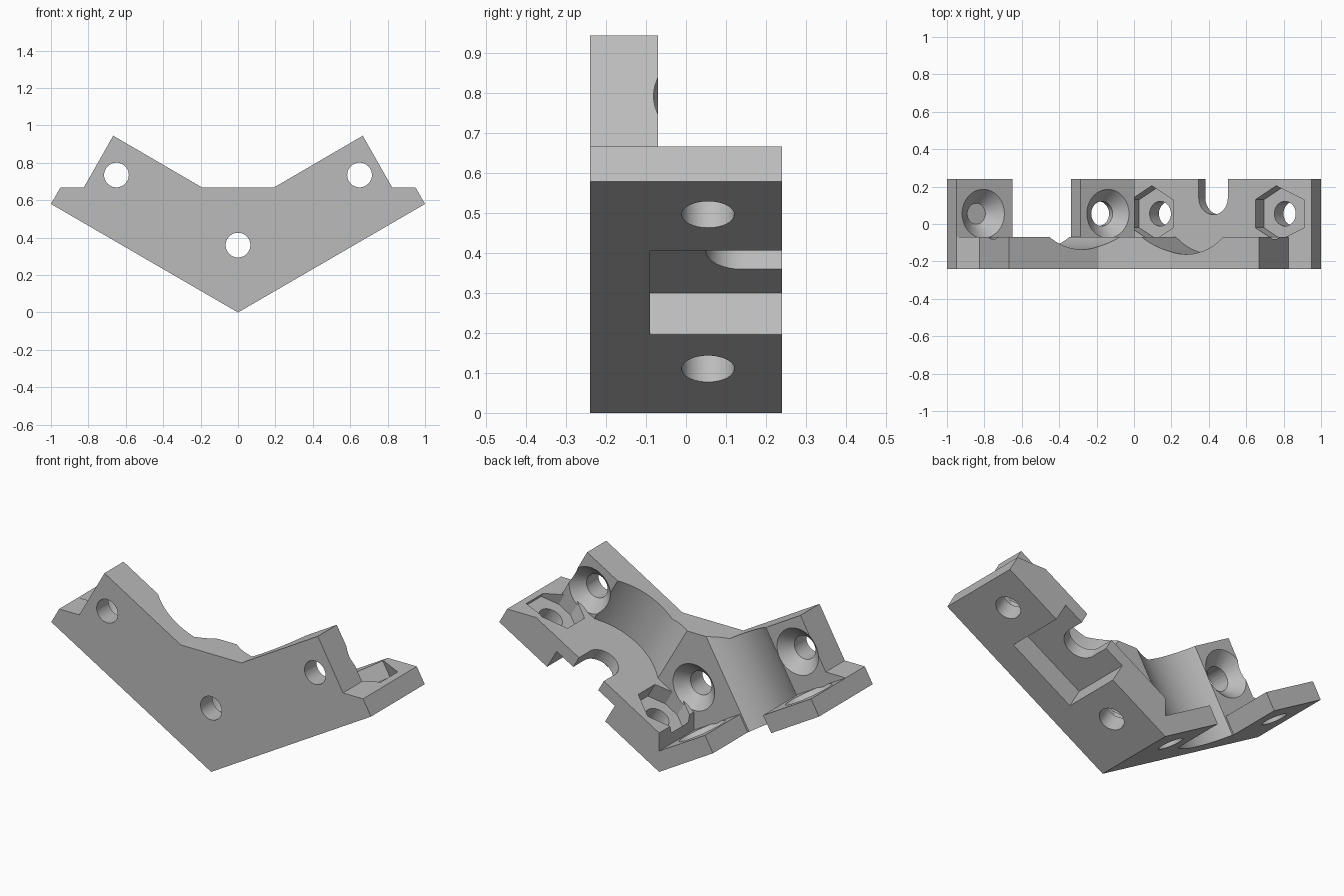
import bpy, bmesh, math
from mathutils import Matrix

if "Cube" in bpy.data.objects:
    bpy.data.objects.remove(bpy.data.objects["Cube"])

C, S = math.cos(math.radians(30)), 0.5
FRONT, STEP, BACK = -0.24, -0.07, 0.24      # front face, plate rear, flange rear
HOLE, SINK = 0.066, 0.13                    # screw hole and countersink radii

grey = bpy.data.materials.new("mid grey")
grey.use_nodes = True
grey.diffuse_color = (0.5, 0.5, 0.5, 1)
grey.node_tree.nodes["Principled BSDF"].inputs["Base Color"].default_value = (0.5, 0.5, 0.5, 1)


def make(name, bm):
    bmesh.ops.recalc_face_normals(bm, faces=bm.faces)
    mesh = bpy.data.meshes.new(name)
    bm.to_mesh(mesh)
    bm.free()
    mesh.materials.append(grey)
    ob = bpy.data.objects.new(name, mesh)
    bpy.context.collection.objects.link(ob)
    return ob


def prism(name, points, y0, y1):
    """Extrude a front profile along y."""
    bm = bmesh.new()
    face = bm.faces.new([bm.verts.new((x, y0, z)) for x, z in points])
    new = bmesh.ops.extrude_face_region(bm, geom=[face])["geom"]
    bmesh.ops.translate(bm, vec=(0, y1 - y0, 0),
                        verts=[v for v in new if isinstance(v, bmesh.types.BMVert)])
    return make(name, bm)


def arm(side, u, n):
    """Point at distance u along an arm and n above its lower edge."""
    return side * (C * u - S * n), S * u + C * n


def arm_box(name, side, u0, u1, n0, n1, y0, y1):
    return prism(name, [arm(side, u, n) for u, n in
                        ((u0, n0), (u1, n0), (u1, n1), (u0, n1))], y0, y1)


def round_bar(name, matrix, r0, r1, a, b, segments=48):
    """Cylinder or cone from height a to b on the local z axis."""
    bm = bmesh.new()
    bmesh.ops.create_cone(bm, cap_ends=True, segments=segments, radius1=r0, radius2=r1,
                          depth=b - a, matrix=matrix @ Matrix.Translation((0, 0, (a + b) / 2)))
    return make(name, bm)


def arm_frame(side, u, y):
    """Frame on the arm's lower edge with z pointing out of its upper side."""
    x, z = arm(side, u, 0)
    return Matrix.Translation((x, y, z)) @ Matrix.Rotation(-side * math.radians(30), 4, "Y")


def combine(target, tool, operation="DIFFERENCE"):
    mod = target.modifiers.new("join", "BOOLEAN")
    mod.operation, mod.solver, mod.object = operation, "EXACT", tool
    bpy.context.view_layer.objects.active = target
    bpy.ops.object.modifier_apply(modifier=mod.name)
    bpy.data.objects.remove(tool)


def screw_hole(target, frame, top):
    """Through hole with a 45 degree countersink ending at height top."""
    combine(target, round_bar("hole", frame, HOLE, HOLE, -0.3, top + 0.05))
    depth = SINK - HOLE
    e = 0.01
    combine(target, round_bar("countersink", frame, HOLE - e, SINK + e, top - depth - e, top + e))


# Front plate: winged chevron
half = [(1, 0.58), (0.95, 0.667), (0.825, 0.667), (0.667, 0.945), (0.19, 0.667)]
plate = prism("bracket", [(0, 0)] + half + [(-x, z) for x, z in reversed(half)], FRONT, STEP)

# Round saddles across both arms; the left one stops on the shelf
combine(plate, round_bar("saddle", arm_frame(1, 0.6, 0.172), 0.334, 0.334, 0.19, 1, 96))
combine(plate, round_bar("saddle", arm_frame(-1, 0.6, 0.2), 0.336, 0.336, -0.3, 1, 96))

# Three countersunk holes through the plate
for x, z in ((-0.65, 0.735), (0.65, 0.735), (0, 0.36)):
    frame = Matrix.Translation((x, STEP, z)) @ Matrix.Rotation(math.radians(-90), 4, "X")
    screw_hole(plate, frame, 0)

# Rear flanges: thick on the left arm, thin on the right arm
flange = prism("flange", [(0, 0), (1, 0.58), (0.95, 0.667), (0.77, 0.667), (0, 0.22),
                          (0, 0.118), (-0.95, 0.667), (-1, 0.58)], STEP - 0.01, BACK)
combine(flange, arm_box("gap", -1, 0.39, 0.81, -0.1, 0.3, -0.2, 0.4))
for u in (0.22, 0.99):
    screw_hole(flange, arm_frame(-1, u, 0.055), 0.102)
    frame = arm_frame(1, u, 0.055)
    combine(flange, round_bar("nut_pocket", frame, 0.15, 0.15, 0.1, 0.3, 6))
    combine(flange, round_bar("hole", frame, HOLE, HOLE, -0.1, 0.3))

combine(plate, flange, "UNION")

# Groove under the left arm and the open slot through its shelf
combine(plate, arm_box("groove", 1, 0.39, 0.81, -0.1, 0.121, -0.09, 0.4))
combine(plate, round_bar("slot_end", arm_frame(1, 0.6, 0.14), 0.09, 0.09, 0.05, 0.3))
combine(plate, arm_box("slot", 1, 0.51, 0.69, 0.05, 0.3, 0.14, 0.4))

bpy.ops.object.select_all(action="DESELECT")
plate.select_set(True)
bpy.context.view_layer.objects.active = plate
bpy.ops.object.shade_smooth_by_angle(angle=math.radians(25))
